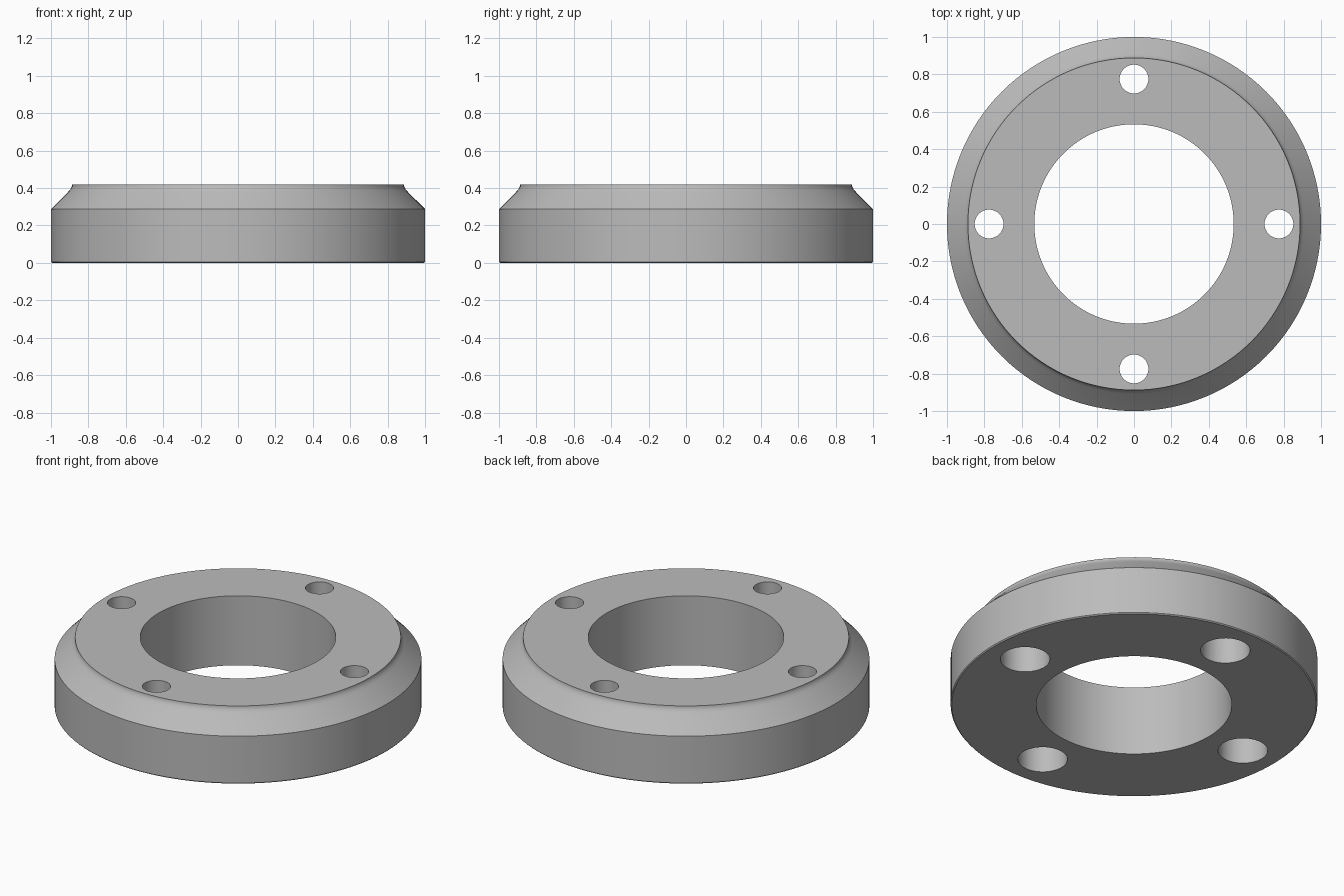
import bpy
import bmesh
import math
from mathutils import Matrix, Vector

if "Cube" in bpy.data.objects:
    bpy.data.objects.remove(bpy.data.objects["Cube"], do_unlink=True)

HEIGHT = 0.418
BOLT_CIRCLE = 0.775

# Plain grey metal
metal = bpy.data.materials.new("grey_metal")
metal.use_nodes = True
GREY = (0.5, 0.5, 0.5, 1)
metal.diffuse_color = GREY
metal.node_tree.nodes["Principled BSDF"].inputs["Base Color"].default_value = GREY


def lathe(name, profile, steps, closed):
    """Spin an (r, z) profile around the z axis into a solid."""
    bm = bmesh.new()
    verts = [bm.verts.new((r, 0, z)) for r, z in profile]
    edges = [bm.edges.new(pair) for pair in zip(verts, verts[1:])]
    if closed:
        edges.append(bm.edges.new((verts[-1], verts[0])))
    bmesh.ops.spin(bm, geom=verts + edges, axis=(0, 0, 1), cent=(0, 0, 0),
                   angle=math.tau, steps=steps, use_duplicate=False)
    bmesh.ops.remove_doubles(bm, verts=bm.verts, dist=1e-5)
    bmesh.ops.recalc_face_normals(bm, faces=bm.faces)
    mesh = bpy.data.meshes.new(name)
    bm.to_mesh(mesh)
    bm.free()
    mesh.materials.append(metal)
    obj = bpy.data.objects.new(name, mesh)
    bpy.context.collection.objects.link(obj)
    return obj


# Ring body: bore, flat base, outer wall, sloped shoulder and hollow neck
body = [(0.533, 0), (0.994, 0), (1, 0.006), (1, 0.288), (0.908, 0.38),
        (0.899, 0.39), (0.893, 0.399), (0.889, 0.408), (0.888, HEIGHT),
        (0.533, HEIGHT)]
ring = lathe("flange_ring", body, 128, True)

# Stepped cutter: wide recess from below, narrow hole through the top
cutter_profile = [(0, -0.1), (0.135, -0.1), (0.135, 0.21), (0.077, 0.21),
                  (0.077, HEIGHT + 0.1), (0, HEIGHT + 0.1)]
cutter = lathe("bolt_hole_cutter", cutter_profile, 48, False)
cutter.hide_render = True

# Repeat the cutter around the bolt circle
bm = bmesh.new()
for i in range(4):
    start = len(bm.verts)
    bm.from_mesh(cutter.data)
    bm.verts.ensure_lookup_table()
    place = Matrix.Rotation(i * math.pi / 2, 4, "Z") @ Matrix.Translation(Vector((BOLT_CIRCLE, 0, 0)))
    bmesh.ops.transform(bm, matrix=place, verts=bm.verts[start:])
bm.to_mesh(cutter.data)
bm.free()

# Cut the bolt holes, then drop the helper
holes = ring.modifiers.new("bolt_holes", "BOOLEAN")
holes.operation = "DIFFERENCE"
holes.solver = "EXACT"
holes.object = cutter
bpy.context.view_layer.objects.active = ring
ring.select_set(True)
bpy.ops.object.modifier_apply(modifier=holes.name)
bpy.data.objects.remove(cutter, do_unlink=True)

bpy.ops.object.shade_smooth_by_angle(angle=math.radians(30))
